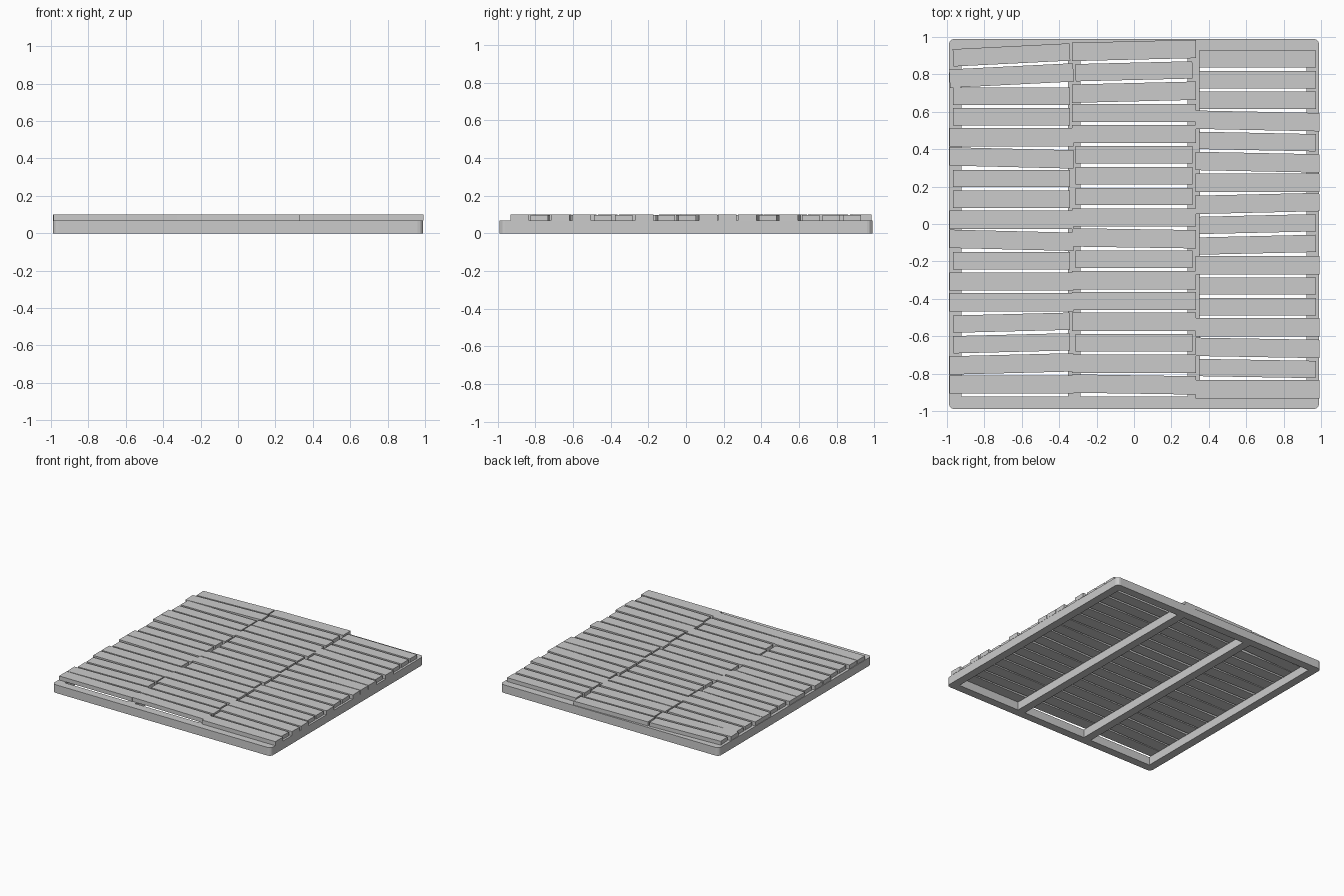
import bpy, bmesh
from mathutils import Matrix

if "Cube" in bpy.data.objects:
    bpy.data.objects.remove(bpy.data.objects["Cube"])

FRAME_H = 0.067     # height of frame and joists
HALF = 0.99         # half width of frame
RAIL = 0.067        # rail width
ROWS = 17           # planks per column


def finish(bm, name):
    bmesh.ops.recalc_face_normals(bm, faces=bm.faces)
    mesh = bpy.data.meshes.new(name)
    bm.to_mesh(mesh)
    bm.free()
    obj = bpy.data.objects.new(name, mesh)
    bpy.context.collection.objects.link(obj)
    return obj


def box(name, size, loc, angle=0.0):
    bm = bmesh.new()
    bmesh.ops.create_cube(bm, size=1.0)
    bm.transform(Matrix.Diagonal((*size, 1.0)))
    obj = finish(bm, name)
    obj.location = loc
    obj.rotation_euler.z = angle
    return obj


# square frame with rounded outer corners: ring of quads extruded upwards
bm = bmesh.new()
signs = [(-1, -1), (1, -1), (1, 1), (-1, 1)]
outer, inner = [[bm.verts.new((sx * r, sy * r, 0)) for sx, sy in signs]
                for r in (HALF, HALF - RAIL)]
for i in range(4):
    j = (i + 1) % 4
    bm.faces.new((outer[i], outer[j], inner[j], inner[i]))
ext = bmesh.ops.extrude_face_region(bm, geom=bm.faces[:], use_keep_orig=True)
bmesh.ops.translate(bm, vec=(0, 0, FRAME_H),
                    verts=[g for g in ext["geom"] if isinstance(g, bmesh.types.BMVert)])
corners = [e for e in bm.edges
           if abs(e.verts[0].co.z - e.verts[1].co.z) > 0.01 and abs(e.verts[0].co.x) > HALF - 0.01]
bmesh.ops.bevel(bm, geom=corners, offset=0.03, segments=3, profile=0.5, affect='EDGES')
finish(bm, "frame")

# two joists under the plank joints
for side, label in ((-1, "left"), (1, "right")):
    box("joist_" + label, (RAIL, 2 * (HALF - RAIL), FRAME_H), (side * 0.32, 0, FRAME_H / 2))


# one column of evenly spaced loose planks; some rows are smaller, some lie askew
def plank_column(label, cx, y_top, y_bottom, small, tilts):
    for i in range(ROWS):
        y = y_top + (y_bottom - y_top) * i / (ROWS - 1)
        length = 0.625 if i in small else 0.663
        thick = length * 0.05
        angle = next((a for rows, a in tilts if i in rows), 0.0)
        box(f"plank_{label}_{i + 1}", (length, length * 0.148, thick),
            (cx, y, FRAME_H + thick / 2), angle)


plank_column("left", -0.655, 0.904, -0.858, (0, 2, 3, 6, 7, 10, 13, 14),
             [((0, 1), 0.05), ((5, 9), -0.024), (range(13, 16), 0.025)])
plank_column("middle", 0.0, 0.928, -0.858, (1, 5, 6, 7, 10, 14),
             [(range(0, 3), 0.024), ((9, 16), -0.015)])
plank_column("right", 0.66, 0.882, -0.883, (0, 1, 2, 4, 8, 9, 11, 12, 15),
             [(range(3, 6), -0.02), (range(7, 10), 0.023), ((14, 15), -0.017)])
